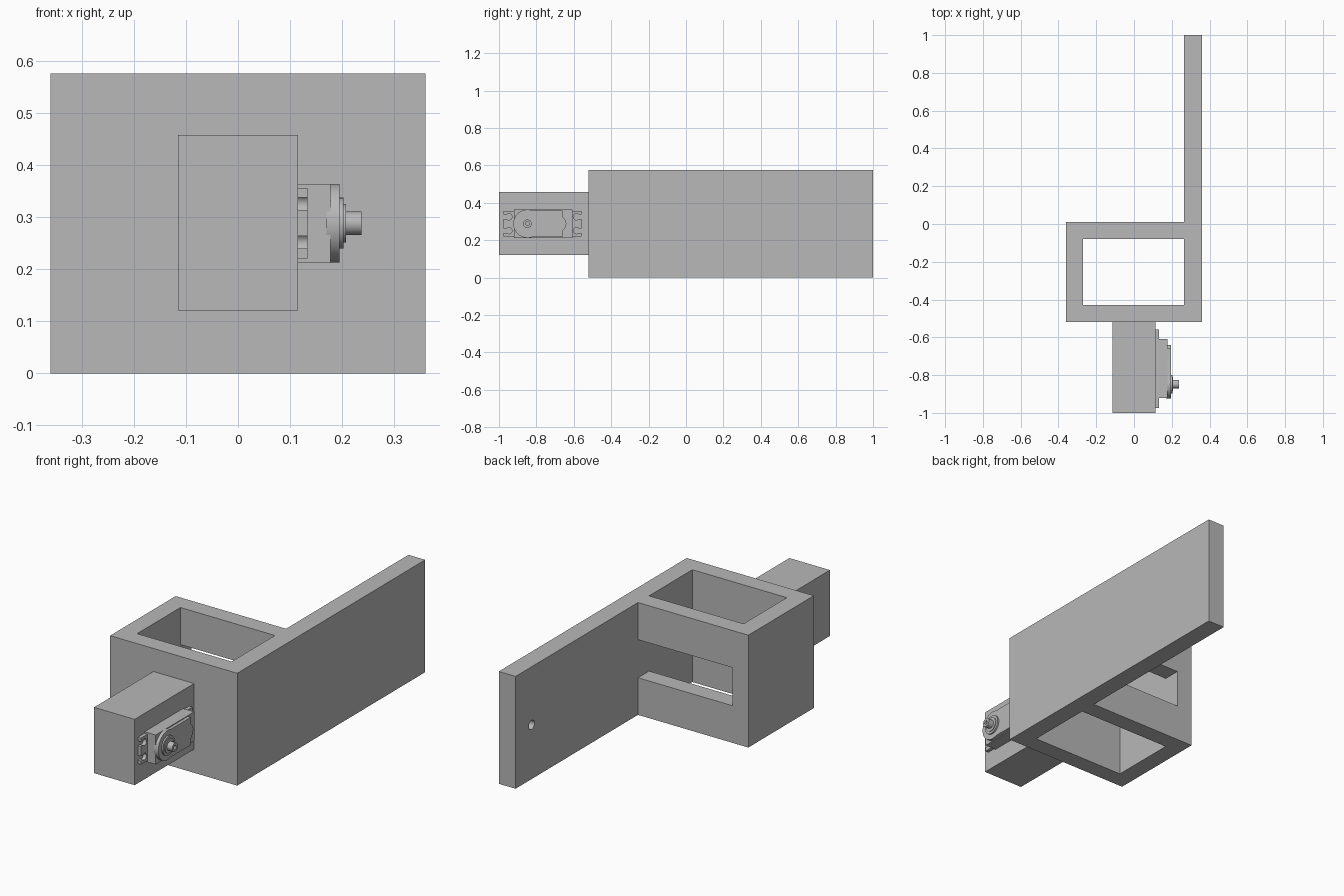
import bpy
import bmesh
from math import cos, sin, pi, radians
from mathutils import Matrix, Vector

if "Cube" in bpy.data.objects:
    bpy.data.objects.remove(bpy.data.objects["Cube"], do_unlink=True)

grey = bpy.data.materials.new("plain_grey")
grey.use_nodes = True
grey.diffuse_color = (0.48, 0.48, 0.48, 1)
grey.node_tree.nodes["Principled BSDF"].inputs["Base Color"].default_value = grey.diffuse_color


def finish(name, bm):
    bmesh.ops.recalc_face_normals(bm, faces=bm.faces)
    mesh = bpy.data.meshes.new(name)
    bm.to_mesh(mesh)
    bm.free()
    mesh.materials.append(grey)
    obj = bpy.data.objects.new(name, mesh)
    bpy.context.collection.objects.link(obj)
    return obj


def prism(name, outline, low, high, axis="x"):
    """Extrude an outline: (y, z) points along x, or (x, y) points along z."""
    place = (lambda a, b: (low, a, b)) if axis == "x" else (lambda a, b: (a, b, low))
    step = Vector((high - low, 0, 0)) if axis == "x" else Vector((0, 0, high - low))
    bm = bmesh.new()
    face = bm.faces.new([bm.verts.new(place(a, b)) for a, b in outline])
    new = bmesh.ops.extrude_face_region(bm, geom=[face], use_keep_orig=True)["geom"]
    bmesh.ops.translate(bm, vec=step, verts=[v for v in new if isinstance(v, bmesh.types.BMVert)])
    return finish(name, bm)


def box(name, x, y, z):
    return prism(name, [(x[0], y[0]), (x[1], y[0]), (x[1], y[1]), (x[0], y[1])], *z, axis="z")


def arc(y, z, r, start, end, steps=20):
    angles = [radians(start + (end - start) * i / steps) for i in range(steps + 1)]
    return [(y + r * cos(a), z + r * sin(a)) for a in angles]


def smooth(obj):
    bpy.ops.object.select_all(action="DESELECT")
    obj.select_set(True)
    bpy.context.view_layer.objects.active = obj
    bpy.ops.object.shade_smooth_by_angle(angle=radians(30))


HEIGHT = 0.575
MID = 0.288

# Front wall, side wall and long arm in one plan outline
frame = prism("frame_and_arm", [
    (-0.36, -0.52), (0.36, -0.52), (0.36, 1), (0.265, 1),
    (0.265, -0.43), (-0.27, -0.43), (-0.27, 0.01), (-0.36, 0.01)], 0, HEIGHT, axis="z")

# Back wall rails, leaving the window between them
for name, z in (("lower_back_rail", (0, 0.19)), ("upper_back_rail", (0.385, HEIGHT))):
    box(name, (-0.27, 0.265), (-0.08, 0.01), z)

# Blind hole in the inner side of the arm
cutter = prism("arm_hole_cutter", arc(0.87, 0.277, 0.023, 0, 348.75, 31), 0.2, 0.325)
cutter.hide_render = True
cut = frame.modifiers.new("arm_hole", "BOOLEAN")
cut.operation = "DIFFERENCE"
cut.solver = "EXACT"
cut.object = cutter
bpy.context.view_layer.objects.active = frame
bpy.ops.object.modifier_apply(modifier=cut.name)
bpy.data.objects.remove(cutter, do_unlink=True)

# Motor housing block and motor body
box("motor_block", (-0.115, 0.115), (-1, -0.52), (0.12, 0.457))
box("motor_body", (0.11, 0.178), (-0.92, -0.608), (0.212, 0.363))


# Mounting tabs, each with two open keyhole slots
def tab(name, outer, inner):
    way = 1 if inner > outer else -1
    outline = [(inner, MID - 0.068), (outer, MID - 0.068)]
    for z in (MID - 0.037, MID + 0.037):
        key = [(outer + way * (0.028 + a), z + b) for a, b in arc(0, 0, 0.017, -135, 135)]
        outline += [(outer, z - 0.012)] + key + [(outer, z + 0.012)]
    outline += [(outer, MID + 0.068), (inner, MID + 0.068)]
    smooth(prism(name, outline, 0.112, 0.133))


tab("front_tab", -0.975, -0.91)
tab("rear_tab", -0.558, -0.615)

# Raised gear cover: round at the shaft end, bulged at the other
AXIS_Y = -0.848
cover = arc(AXIS_Y, MID, 0.0755, 70, 290, 32)
cover += [(-0.66, MID - 0.071)] + arc(-0.682, MID, 0.042, -58, 58, 12) + [(-0.66, MID + 0.071)]
smooth(prism("gear_cover", cover, 0.17, 0.195))

# Stepped collar and hollow output shaft, turned about the x axis
profile = [(0.19, 0.049), (0.2025, 0.049), (0.2025, 0.037), (0.207, 0.037),
           (0.207, 0.0225), (0.237, 0.0225), (0.237, 0.01), (0.215, 0.01), (0.215, 0)]
bm = bmesh.new()
verts = [bm.verts.new((x, 0, r)) for x, r in profile]
edges = [bm.edges.new(pair) for pair in zip(verts, verts[1:])]
bmesh.ops.spin(bm, geom=verts + edges, cent=(0, 0, 0), axis=(1, 0, 0), angle=2 * pi, steps=32)
bmesh.ops.remove_doubles(bm, verts=bm.verts, dist=0.0001)
bmesh.ops.transform(bm, matrix=Matrix.Translation((0, AXIS_Y, MID)), verts=bm.verts)
smooth(finish("output_shaft", bm))
